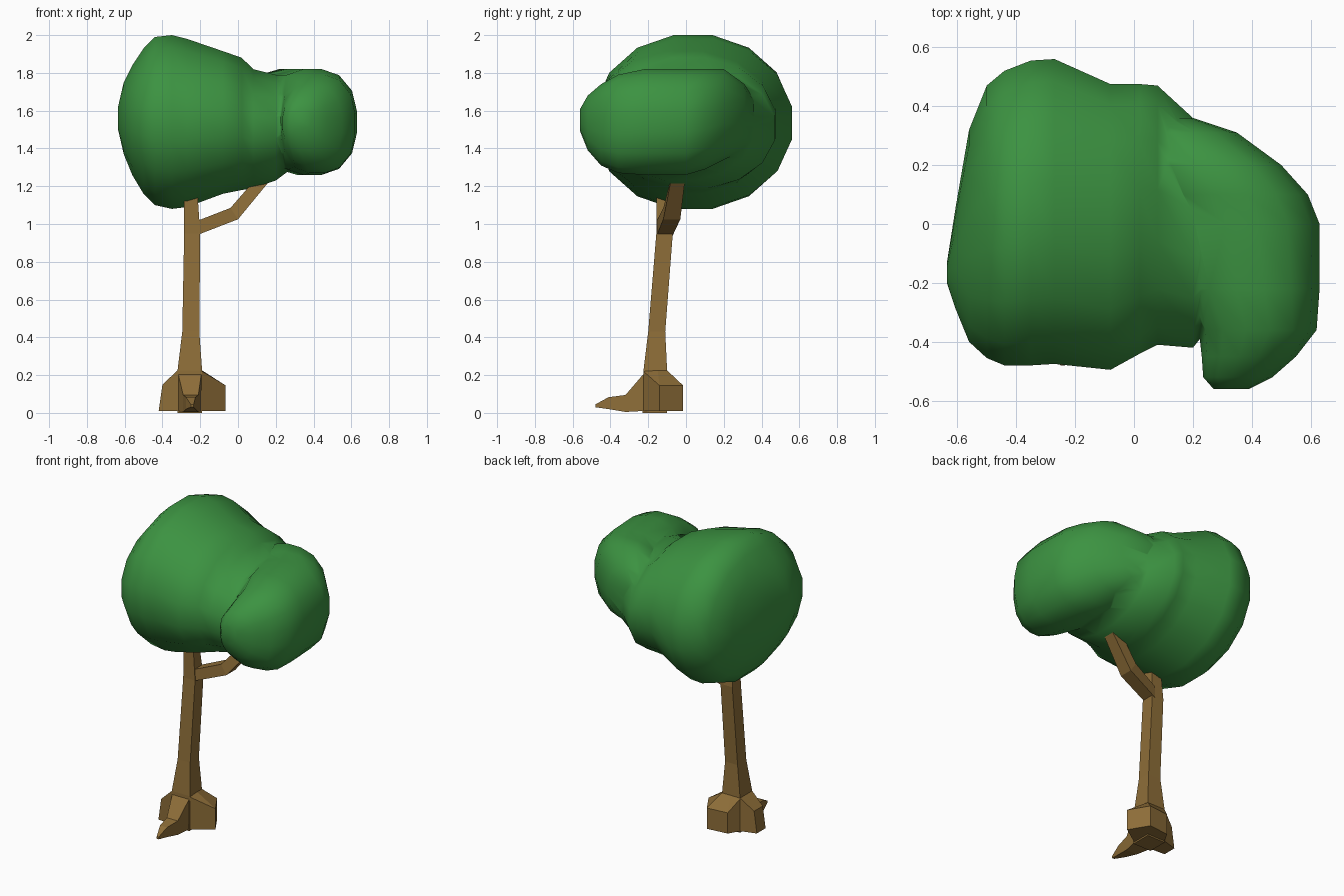
import bpy, bmesh, math


def material(name, rgb):
    m = bpy.data.materials.new(name)
    m.diffuse_color = (*rgb, 1)
    return m


BARK = material("bark brown", (0.27, 0.155, 0.04))
LEAF = material("leaf green", (0.045, 0.29, 0.053))


def loft(name, rings, mat, smooth=False):
    """Skin a list of equal-length point rings and cap both ends."""
    bm = bmesh.new()
    rows = [[bm.verts.new(p) for p in ring] for ring in rings]
    n = len(rows[0])
    for a, b in zip(rows, rows[1:]):
        for i in range(n):
            j = (i + 1) % n
            bm.faces.new((a[i], a[j], b[j], b[i]))
    bm.faces.new(rows[0])
    bm.faces.new(rows[-1])
    bmesh.ops.recalc_face_normals(bm, faces=bm.faces)
    for f in bm.faces:
        f.smooth = smooth
    me = bpy.data.meshes.new(name)
    bm.to_mesh(me)
    bm.free()
    me.materials.append(mat)
    ob = bpy.data.objects.new(name, me)
    bpy.context.collection.objects.link(ob)
    return ob


def rect(axis, s, a0, a1, b0, b1):
    """Rectangle at position s on an axis, spanning the other two axes."""
    pts = []
    for a, b in ((a0, b0), (a1, b0), (a1, b1), (a0, b1)):
        p = [a, b]
        p.insert(axis, s)
        pts.append(p)
    return pts


def rounded(axis, s, a0, a1, b0, b1, power, n=16):
    """Superellipse ring fitted in the same rectangle."""
    pts = []
    for i in range(n):
        t = 2 * math.pi * (i + 0.5) / n
        c, d = math.cos(t), math.sin(t)
        r = 1.02 * (abs(c) ** power + abs(d) ** power) ** (-1 / power)
        u = max(-1, min(1, c * r))
        v = max(-1, min(1, d * r))
        p = [(a0 + a1) / 2 + u * (a1 - a0) / 2, (b0 + b1) / 2 + v * (b1 - b0) / 2]
        p.insert(axis, s)
        pts.append(p)
    return pts


# Trunk: square section, leaning back (z, x0, x1, y0, y1)
loft("trunk", [rect(2, *s) for s in (
    (0.0, -0.32, -0.19, -0.23, -0.10),
    (0.225, -0.32, -0.19, -0.225, -0.10),
    (0.43, -0.295, -0.205, -0.20, -0.11),
    (0.95, -0.285, -0.20, -0.157, -0.07),
    (1.17, -0.285, -0.215, -0.155, -0.095))], BARK)

# Back right root: five-sided block sloping up to the trunk
foot = ((-0.19, -0.225), (-0.065, -0.14), (-0.14, -0.015), (-0.28, -0.03), (-0.32, -0.10))
neck = ((-0.19, -0.225), (-0.19, -0.15), (-0.19, -0.10), (-0.25, -0.10), (-0.32, -0.10))
loft("back_root", [
    [(x, y, 0.01) for x, y in foot],
    [(x, y, 0.22 if i in (0, 4) else 0.145) for i, (x, y) in enumerate(foot)],
    [(x, y, 0.225) for x, y in neck]], BARK)

# Left root (x bottom, x top, y0, y1, z1)
loft("left_root", [[(xb, y0, 0.01), (xb, y1, 0.01), (xt, y1, z), (xt, y0, z)]
                   for xb, xt, y0, y1, z in (
    (-0.25, -0.25, -0.225, -0.10, 0.225),
    (-0.32, -0.32, -0.225, -0.10, 0.225),
    (-0.42, -0.40, -0.22, -0.13, 0.15))], BARK)

# Front root tapering to a point (y, x0, x1, z0, z1)
loft("front_root", [rect(1, *s) for s in (
    (-0.20, -0.32, -0.19, 0.0, 0.22),
    (-0.23, -0.315, -0.195, 0.01, 0.20),
    (-0.32, -0.29, -0.21, 0.005, 0.095),
    (-0.41, -0.275, -0.225, 0.02, 0.083),
    (-0.48, -0.25, -0.235, 0.03, 0.045))], BARK)

# Branch: lower and upper edge points, then y range
loft("branch", [[(xl, y0, zl), (xl, y1, zl), (xu, y1, zu), (xu, y0, zu)]
                for xl, zl, xu, zu, y0, y1 in (
    (-0.22, 0.94, -0.22, 1.015, -0.155, -0.07),
    (0.0, 1.025, -0.04, 1.085, -0.12, -0.03),
    (0.21, 1.28, 0.13, 1.28, -0.07, 0.0))], BARK)

# Main crown, lofted left to right (x, y0, y1, z0, z1)
crown = loft("crown", [rounded(0, *s, 2.05) for s in (
    (-0.635, -0.20, -0.13, 1.50, 1.62),
    (-0.605, -0.29, 0.06, 1.37, 1.75),
    (-0.56, -0.40, 0.32, 1.26, 1.84),
    (-0.50, -0.455, 0.47, 1.16, 1.93),
    (-0.44, -0.48, 0.52, 1.10, 1.99),
    (-0.35, -0.48, 0.555, 1.08, 2.0),
    (-0.27, -0.475, 0.56, 1.09, 1.98),
    (-0.08, -0.495, 0.475, 1.16, 1.915),
    (0.02, -0.44, 0.475, 1.18, 1.88),
    (0.08, -0.41, 0.47, 1.19, 1.82),
    (0.20, -0.42, 0.36, 1.23, 1.79),
    (0.32, -0.27, 0.31, 1.32, 1.78),
    (0.45, -0.10, 0.18, 1.42, 1.74))], LEAF, True)

# Side crown, lofted front to back (y, x0, x1, z0, z1), then fused on
side = loft("side_crown_part", [rounded(1, *s, 2.35) for s in (
    (-0.56, 0.27, 0.39, 1.49, 1.61),
    (-0.52, 0.235, 0.47, 1.39, 1.68),
    (-0.45, 0.23, 0.55, 1.31, 1.74),
    (-0.36, 0.22, 0.62, 1.27, 1.79),
    (-0.22, 0.16, 0.63, 1.26, 1.82),
    (0.0, 0.10, 0.63, 1.26, 1.82),
    (0.10, 0.06, 0.59, 1.29, 1.82),
    (0.20, 0.03, 0.50, 1.34, 1.82),
    (0.31, 0.0, 0.35, 1.39, 1.74),
    (0.36, 0.0, 0.20, 1.44, 1.66))], LEAF, True)
union = crown.modifiers.new("fuse", 'BOOLEAN')
union.operation = 'UNION'
union.solver = 'EXACT'
union.object = side
bpy.context.view_layer.objects.active = crown
bpy.ops.object.modifier_apply(modifier="fuse")
bpy.data.objects.remove(side)
